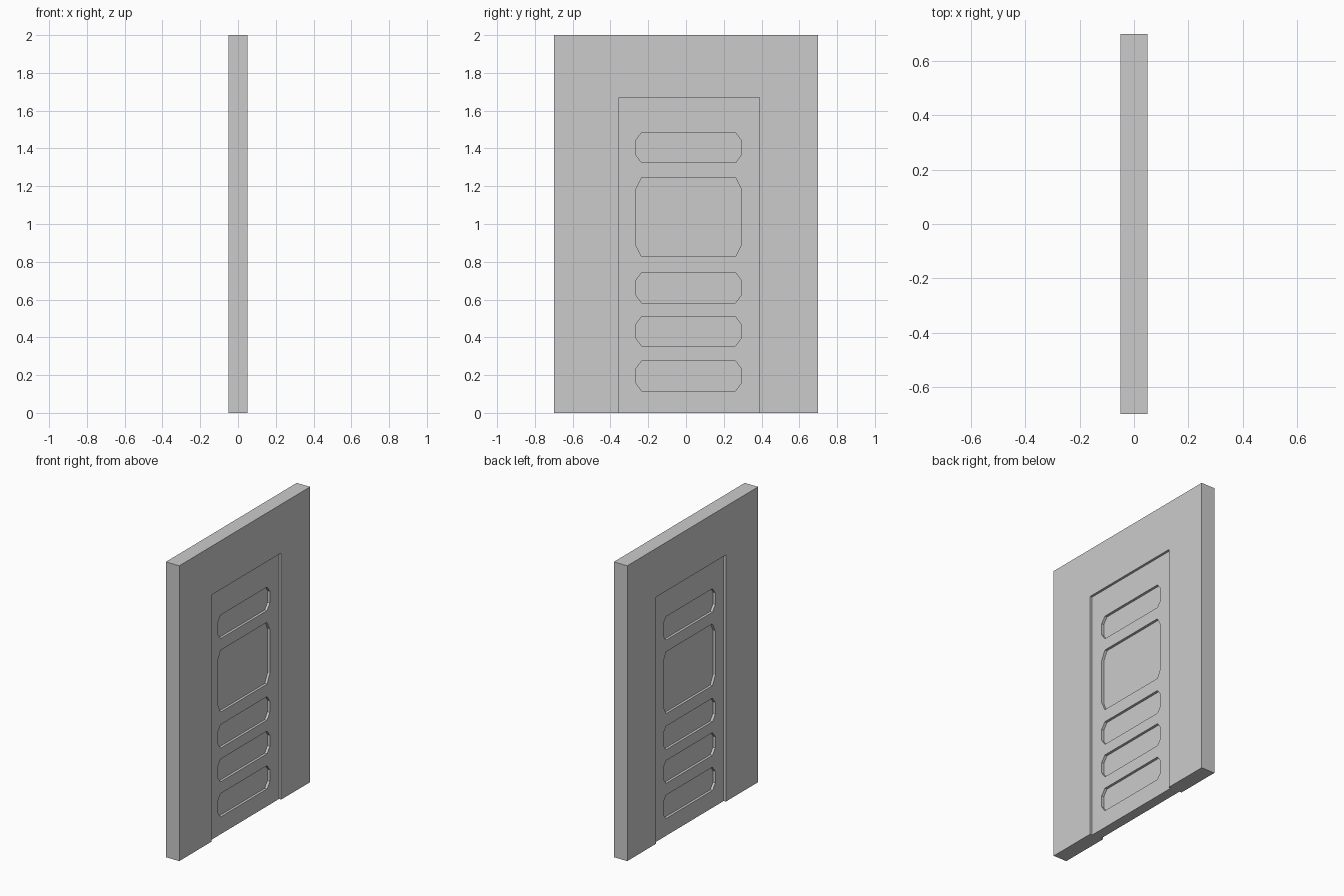
import bpy, bmesh

if "Cube" in bpy.data.objects:
    bpy.data.objects.remove(bpy.data.objects["Cube"])

WALL = 0.05                 # half thickness of the wall
LEAF = WALL - 0.016         # half thickness of the door leaf
PANEL = LEAF - 0.017        # half thickness left behind the sunk panels
Y0, Y1, TOP = -0.355, 0.39, 1.67   # door opening


def add_prism(bm, outline, x0, x1):
    """Extrude a (y, z) outline along x."""
    face = bm.faces.new([bm.verts.new((x0, y, z)) for y, z in outline])
    new = bmesh.ops.extrude_face_region(bm, geom=[face])["geom"]
    bmesh.ops.translate(bm, vec=(x1 - x0, 0, 0),
                        verts=[v for v in new if isinstance(v, bmesh.types.BMVert)])


def make_object(name, prisms):
    bm = bmesh.new()
    for outline, x0, x1 in prisms:
        add_prism(bm, outline, x0, x1)
    bmesh.ops.recalc_face_normals(bm, faces=bm.faces)
    mesh = bpy.data.meshes.new(name)
    bm.to_mesh(mesh)
    bm.free()
    ob = bpy.data.objects.new(name, mesh)
    bpy.context.collection.objects.link(ob)
    return ob


def panel_outline(z0, z1):
    """Rectangle with clipped corners, the clip growing with its height."""
    a, b, cy, cz = -0.265, 0.292, 0.03, 0.04 if z1 - z0 < 0.3 else 0.06
    return [(a + cy, z0), (b - cy, z0), (b, z0 + cz), (b, z1 - cz),
            (b - cy, z1), (a + cy, z1), (a, z1 - cz), (a, z0 + cz)]


# Wall around the door opening
make_object("wall", [([(-0.7, 0), (Y0, 0), (Y0, TOP), (Y1, TOP), (Y1, 0),
                       (0.7, 0), (0.7, 2), (-0.7, 2)], -WALL, WALL)])

# Door leaf, set back from both wall faces
door = make_object("door_leaf", [([(Y0, 0), (Y1, 0), (Y1, TOP), (Y0, TOP)], -LEAF, LEAF)])

# Sunk panels on both sides of the leaf
rows = [(0.117, 0.275), (0.355, 0.509), (0.583, 0.742), (0.827, 1.246), (1.325, 1.484)]
cutter = make_object("panel_cutter", [(panel_outline(z0, z1), side * PANEL, side * 0.1)
                                      for z0, z1 in rows for side in (-1, 1)])
cutter.hide_render = True
cut = door.modifiers.new("sunk_panels", "BOOLEAN")
cut.operation = "DIFFERENCE"
cut.solver = "EXACT"
cut.object = cutter
bpy.context.view_layer.objects.active = door
bpy.ops.object.modifier_apply(modifier=cut.name)
bpy.data.objects.remove(cutter)
